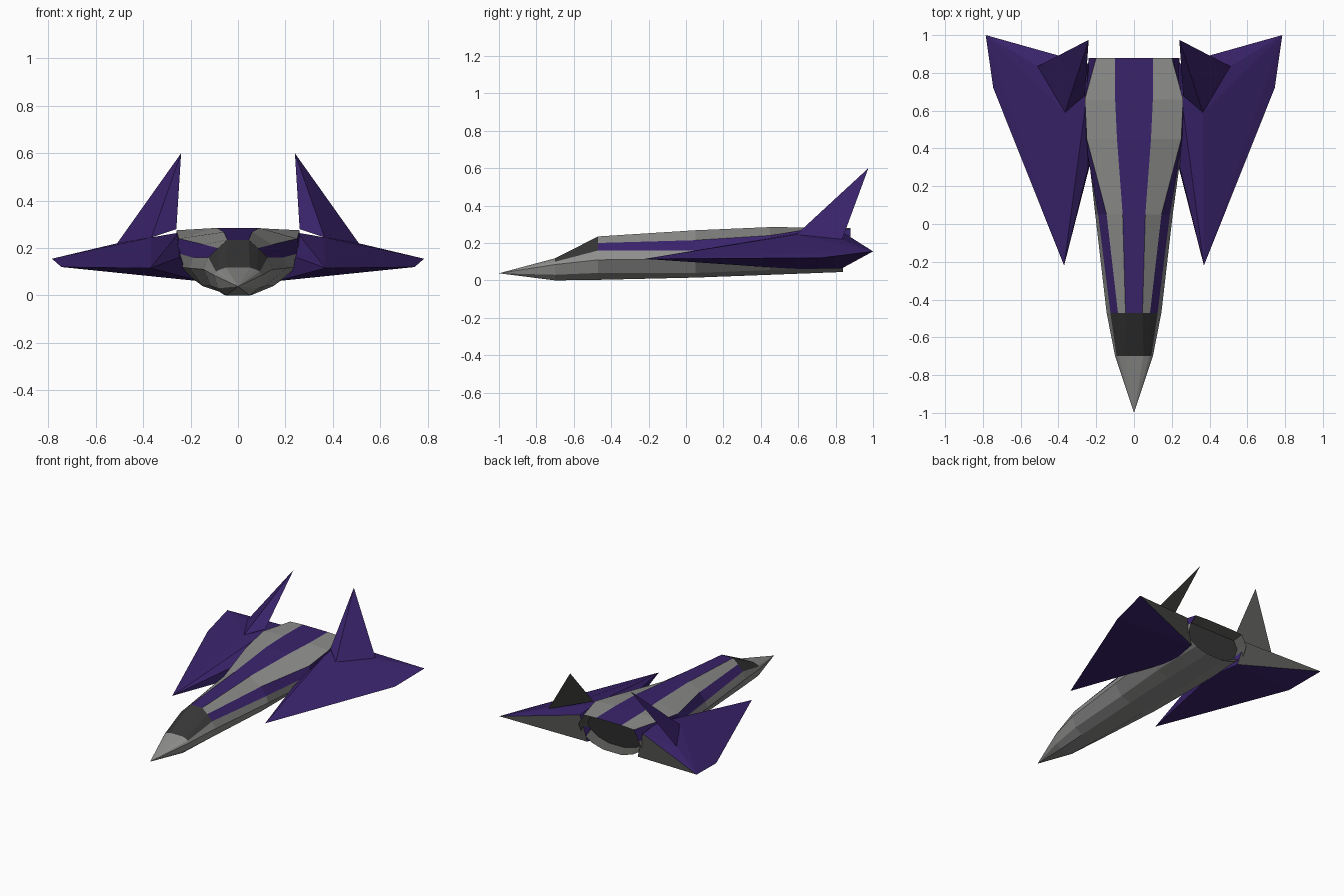
import bpy, bmesh
from mathutils import Vector

if "Cube" in bpy.data.objects:
    bpy.data.objects.remove(bpy.data.objects["Cube"])


def mat(name, rgb):
    m = bpy.data.materials.new(name)
    m.diffuse_color = (*rgb, 1)
    m.use_nodes = True
    m.node_tree.nodes["Principled BSDF"].inputs["Base Color"].default_value = m.diffuse_color
    return m


GREY = mat("hull grey", (0.27, 0.27, 0.265))
PURPLE = mat("deep purple", (0.042, 0.017, 0.15))
DARK = mat("dark grey", (0.085, 0.085, 0.08))
GLASS = mat("canopy charcoal", (0.038, 0.038, 0.038))
MATS = [GREY, PURPLE, DARK, GLASS]


def finish(bm, name, mirror=False):
    bmesh.ops.recalc_face_normals(bm, faces=bm.faces)
    me = bpy.data.meshes.new(name)
    bm.to_mesh(me)
    bm.free()
    for m in MATS:
        me.materials.append(m)
    ob = bpy.data.objects.new(name, me)
    bpy.context.collection.objects.link(ob)
    if mirror:
        ob.modifiers.new("mirror", "MIRROR")
    return ob


# Fuselage half sections: y, then (x, z) from the belly up to the spine stripe
SECTIONS = [
    (-0.70, (.05, .0), (.085, .03), (.10, .085), (.092, .10), (.08, .108), (.05, .118)),
    (-0.47, (.06, .003), (.115, .04), (.145, .11), (.125, .16), (.085, .20), (.045, .235)),
    (0.05, (.075, .015), (.15, .04), (.205, .115), (.19, .16), (.145, .215), (.06, .268)),
    (0.45, (.075, .03), (.17, .055), (.25, .12), (.26, .18), (.25, .24), (.09, .285)),
    (0.66, (.07, .038), (.17, .06), (.25, .12), (.26, .20), (.26, .275), (.10, .283)),
    (0.88, (.07, .045), (.16, .07), (.24, .12), (.24, .20), (.20, .275), (.10, .28)),
]
STRIPS = [0, 0, 0, 1, 0, 1, 0, 1, 0, 0, 0, 0]   # colour of each lengthwise strip

bm = bmesh.new()
rings = []
for y, *half in SECTIONS:
    loop = half + [(-x, z) for x, z in reversed(half)]
    rings.append([bm.verts.new((x, y - (0.04 if y > 0.8 and z < 0.15 else 0), z))
                  for x, z in loop])
nose = bm.verts.new((0, -1, 0.038))
n = len(rings[0])
for i in range(n):
    j = (i + 1) % n
    bm.faces.new((nose, rings[0][j], rings[0][i]))
    for k in range(len(rings) - 1):
        f = bm.faces.new((rings[k][i], rings[k][j], rings[k + 1][j], rings[k + 1][i]))
        strip = [0, 0, 0, 1, 0, 1, 0, 1, 0, 0, 0, 0][i]
        if k == 0:                       # canopy glass
            strip = 3 if 3 <= i <= 7 else 0
        f.material_index = strip
# Recessed exhaust in the tail
tail = bm.faces.new(rings[-1])
tail.material_index = 2
bmesh.ops.recalc_face_normals(bm, faces=bm.faces)
bmesh.ops.inset_region(bm, faces=[tail], thickness=0.03, depth=0)
for v in tail.verts:
    v.co.y -= 0.06
tail.material_index = 3
finish(bm, "fuselage")


def hull(name, points, rear):
    """Faceted convex part; faces turned backwards are dark grey."""
    bm = bmesh.new()
    for p in points:
        bm.verts.new(p)
    res = bmesh.ops.convex_hull(bm, input=bm.verts)
    loose = [v for v in bm.verts if not v.link_faces]
    bmesh.ops.delete(bm, geom=loose, context="VERTS")
    bmesh.ops.recalc_face_normals(bm, faces=bm.faces)
    for f in bm.faces:
        f.normal_update()
        f.material_index = 2 if f.normal.y > rear else 1
    return finish(bm, name, True)


ridge = (.365, .59, .245)
fin_rear = (.51, .835, .22)

# Forward-swept pods and wings
hull("wings", [
    (.37, -.22, .115), ridge, fin_rear, (.745, .72, .12), (.785, 1.0, .155),
    (.40, .885, .115), (.20, .835, .065), (.25, .27, .16), (.25, .27, .095),
    (.25, .68, .265), (.25, .85, .25), (.16, .6, .06)], 0.4)

# Canted tail fins
hull("tail_fins", [ridge, fin_rear, (.26, .68, .28), (.24, .975, .60)], 0.3)
